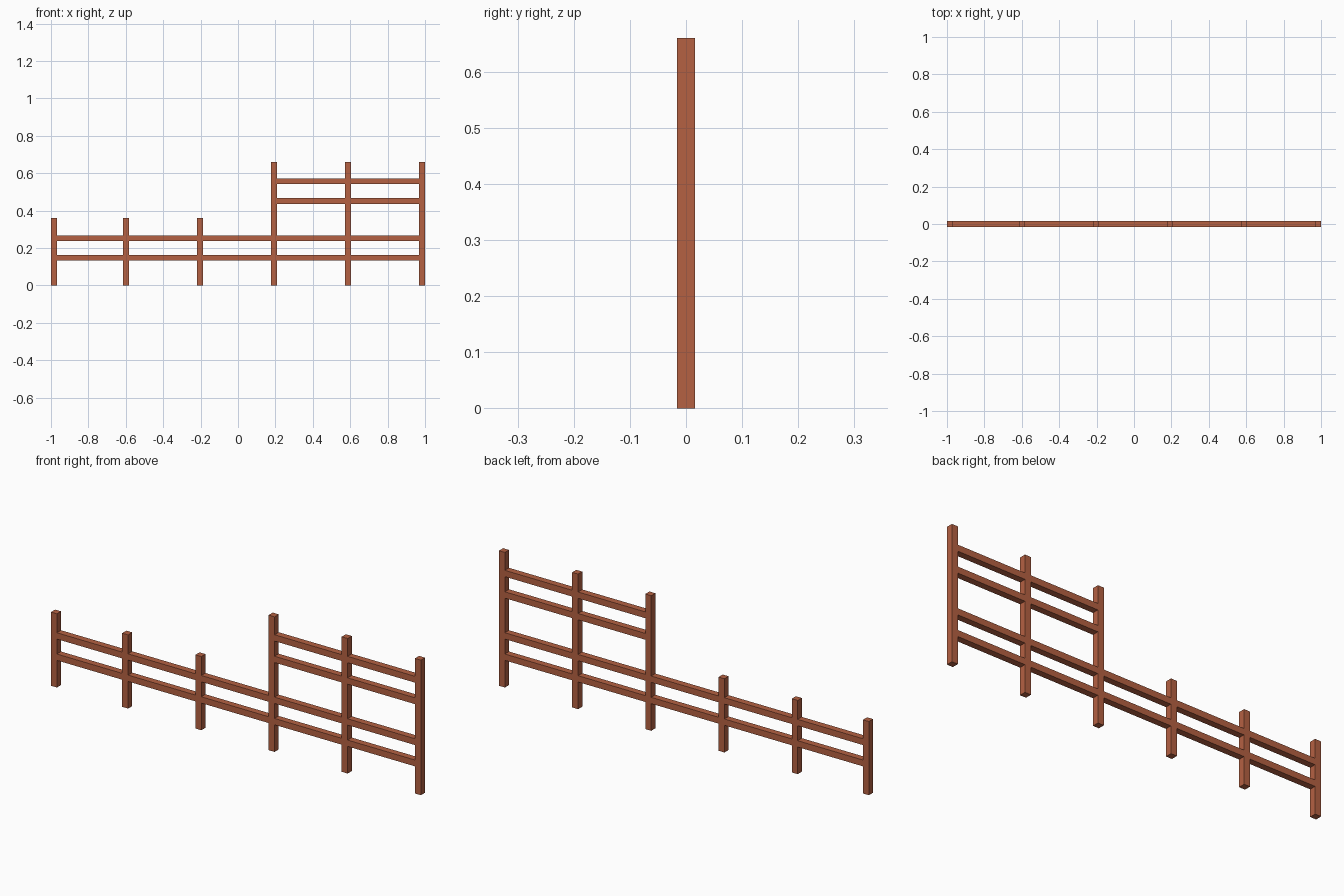
import bpy

if "Cube" in bpy.data.objects:
    bpy.data.objects.remove(bpy.data.objects["Cube"])

wood = bpy.data.materials.new("red_brown_wood")
wood.diffuse_color = (0.46, 0.12, 0.055, 1)
wood.use_nodes = True
wood.node_tree.nodes["Principled BSDF"].inputs["Base Color"].default_value = wood.diffuse_color

T = 0.032  # post thickness
R = 0.031  # rail height


def box(name, x0, x1, z0, z1):
    bpy.ops.mesh.primitive_cube_add(size=1, location=((x0 + x1) / 2, 0, (z0 + z1) / 2))
    ob = bpy.context.object
    ob.name = name
    ob.scale = (x1 - x0, T, z1 - z0)
    bpy.ops.object.transform_apply(location=False, rotation=False, scale=True)
    ob.data.materials.append(wood)


# Posts: three short, three tall
posts = [-0.984, -0.599, -0.203, 0.193, 0.588, 0.984]
for i, x in enumerate(posts):
    tall = i >= 3
    box("tall_post" if tall else "short_post", x - T / 2, x + T / 2, 0, 0.66 if tall else 0.36)

# Rails spanning each gap, flush with the posts
for i, (a, b) in enumerate(zip(posts, posts[1:])):
    levels = [0.148, 0.252] + ([0.452, 0.557] if i >= 3 else [])
    for z in levels:
        box("upper_rail" if z > 0.4 else "lower_rail", a + T / 2, b - T / 2, z - R / 2, z + R / 2)
